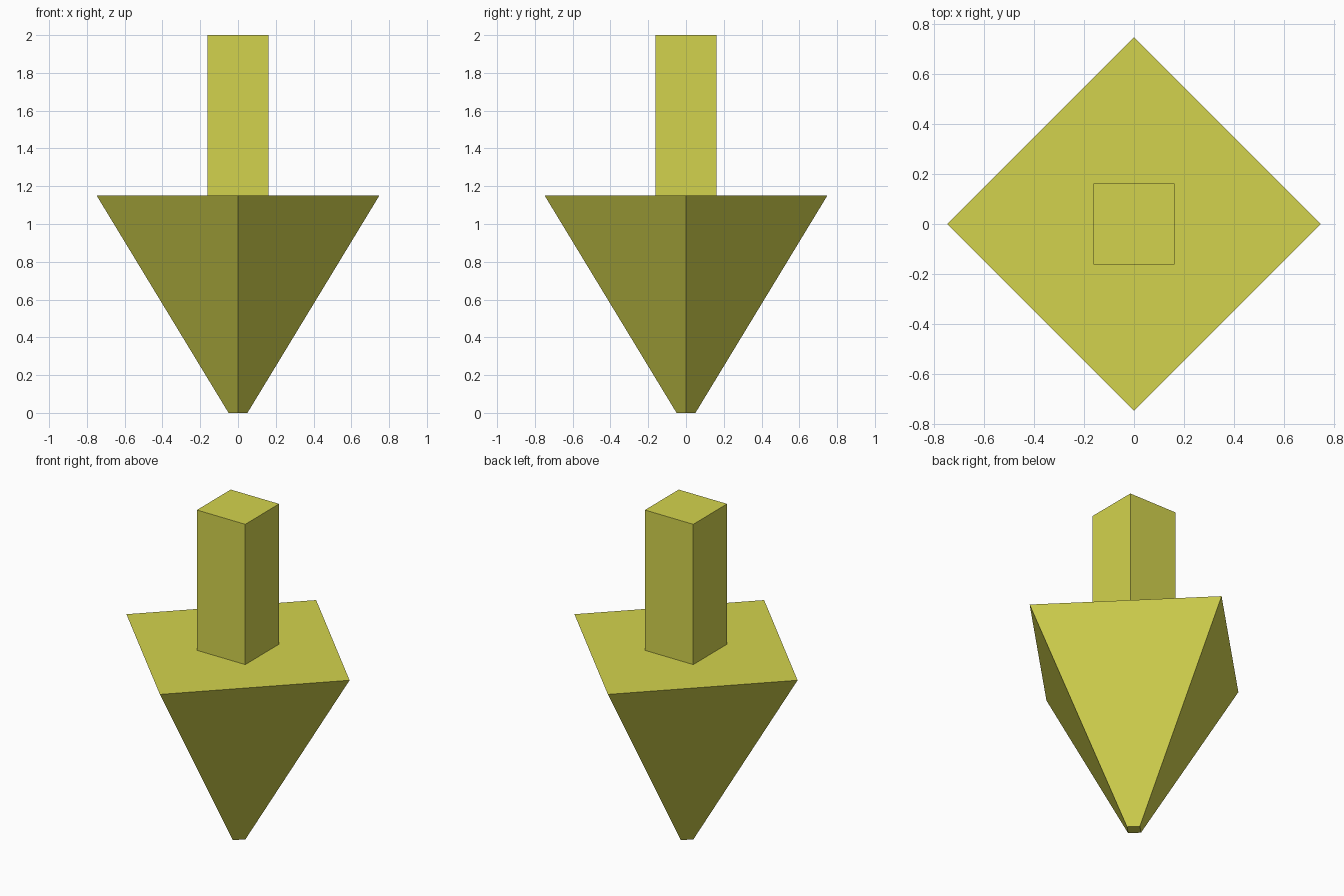
import bpy
import math

cube = bpy.data.objects.get("Cube")
if cube:
    bpy.data.objects.remove(cube, do_unlink=True)

COLOUR = (0.65, 0.65, 0.075, 1.0)
HEAD_TOP = 1.15
TOTAL = 2.0

yellow = bpy.data.materials.new("olive_yellow")
yellow.use_nodes = True
yellow.diffuse_color = COLOUR
yellow.node_tree.nodes["Principled BSDF"].inputs["Base Color"].default_value = COLOUR


def four_sided(name, z0, z1, r0, r1, turn=0.0):
    """Four-sided frustum between two heights, corners on the axes."""
    bpy.ops.mesh.primitive_cone_add(
        vertices=4, radius1=r0, radius2=r1, depth=z1 - z0,
        location=(0, 0, (z0 + z1) / 2), rotation=(0, 0, turn))
    part = bpy.context.object
    part.name = part.data.name = name
    part.data.materials.append(yellow)
    bpy.ops.object.transform_apply(location=True, rotation=True, scale=True)
    return part


# Tapered head pointing down, with a small blunt tip
four_sided("arrow_head", 0.0, HEAD_TOP, 0.05, 0.748)

# Square shaft, turned so its sides face front and sides
half = 0.162
shaft_radius = half * math.sqrt(2)
four_sided("arrow_shaft", HEAD_TOP, TOTAL, shaft_radius, shaft_radius, math.pi / 4)
